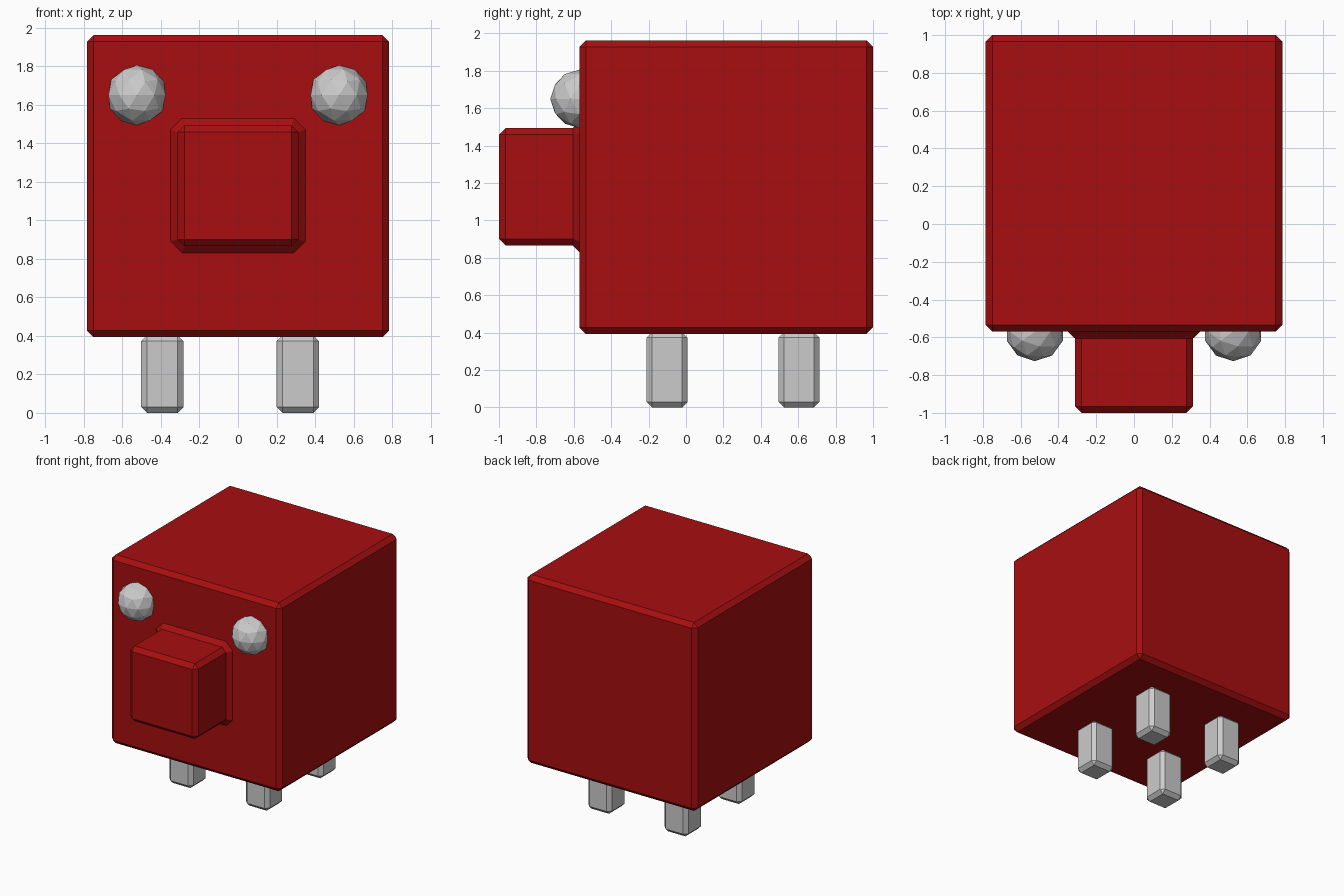
import bpy, bmesh
from mathutils import Matrix, Vector

if "Cube" in bpy.data.objects:
    bpy.data.objects.remove(bpy.data.objects["Cube"])

red = bpy.data.materials.new("red")
red.diffuse_color = (0.386, 0.0045, 0.005, 1)
red.use_nodes = True
red.node_tree.nodes["Principled BSDF"].inputs["Base Color"].default_value = red.diffuse_color


def add_object(name, bm, material=None):
    mesh = bpy.data.meshes.new(name)
    bm.to_mesh(mesh)
    bm.free()
    obj = bpy.data.objects.new(name, mesh)
    bpy.context.collection.objects.link(obj)
    if material:
        mesh.materials.append(material)
    return obj


def chamfered_box(name, lo, hi, chamfer, material=None):
    lo, hi = Vector(lo), Vector(hi)
    bm = bmesh.new()
    bmesh.ops.create_cube(bm, size=1, matrix=Matrix.Translation((lo + hi) / 2)
                          @ Matrix.Diagonal((*(hi - lo), 1)))
    bmesh.ops.bevel(bm, geom=bm.edges[:], offset=chamfer, segments=1,
                    profile=0.5, affect='EDGES')
    return add_object(name, bm, material)


# Body
chamfered_box("body", (-0.785, -0.57, 0.393), (0.785, 1.0, 1.963), 0.035, red)

# Snout: octagonal rings, flared where it meets the body
SNOUT_Z = 1.18
bm = bmesh.new()
rings = []
for y, h, c in ((-0.56, 0.35, 0.06), (-0.57, 0.35, 0.06), (-0.605, 0.3135, 0.035),
                (-0.965, 0.3135, 0.035), (-1.0, 0.2785, 0.0)):
    k = h - c
    outline = [(h, -k), (h, k), (k, h), (-k, h), (-h, k), (-h, -k), (-k, -h), (k, -h)]
    rings.append([bm.verts.new((x, y, SNOUT_Z + z)) for x, z in outline])
for a, b in zip(rings, rings[1:]):
    for i in range(8):
        j = (i + 1) % 8
        bm.faces.new((a[i], a[j], b[j], b[i]))
bm.faces.new(rings[0])
bm.faces.new(rings[-1])
bmesh.ops.remove_doubles(bm, verts=bm.verts[:], dist=1e-4)
bmesh.ops.recalc_face_normals(bm, faces=bm.faces[:])
add_object("snout", bm, red)

# Eyes: low-poly spheres half sunk into the face
for side, x in (("left", -0.525), ("right", 0.525)):
    bm = bmesh.new()
    bmesh.ops.create_icosphere(bm, subdivisions=2, radius=0.156,
                               matrix=Matrix.Translation((x, -0.57, 1.65)))
    add_object(f"eye_{side}", bm)

# Legs
for side, x in (("left", -0.393), ("right", 0.311)):
    for end, y in (("front", -0.101), ("back", 0.604)):
        chamfered_box(f"{end}_leg_{side}", (x - 0.11, y - 0.11, 0),
                      (x + 0.11, y + 0.11, 0.403), 0.03)
